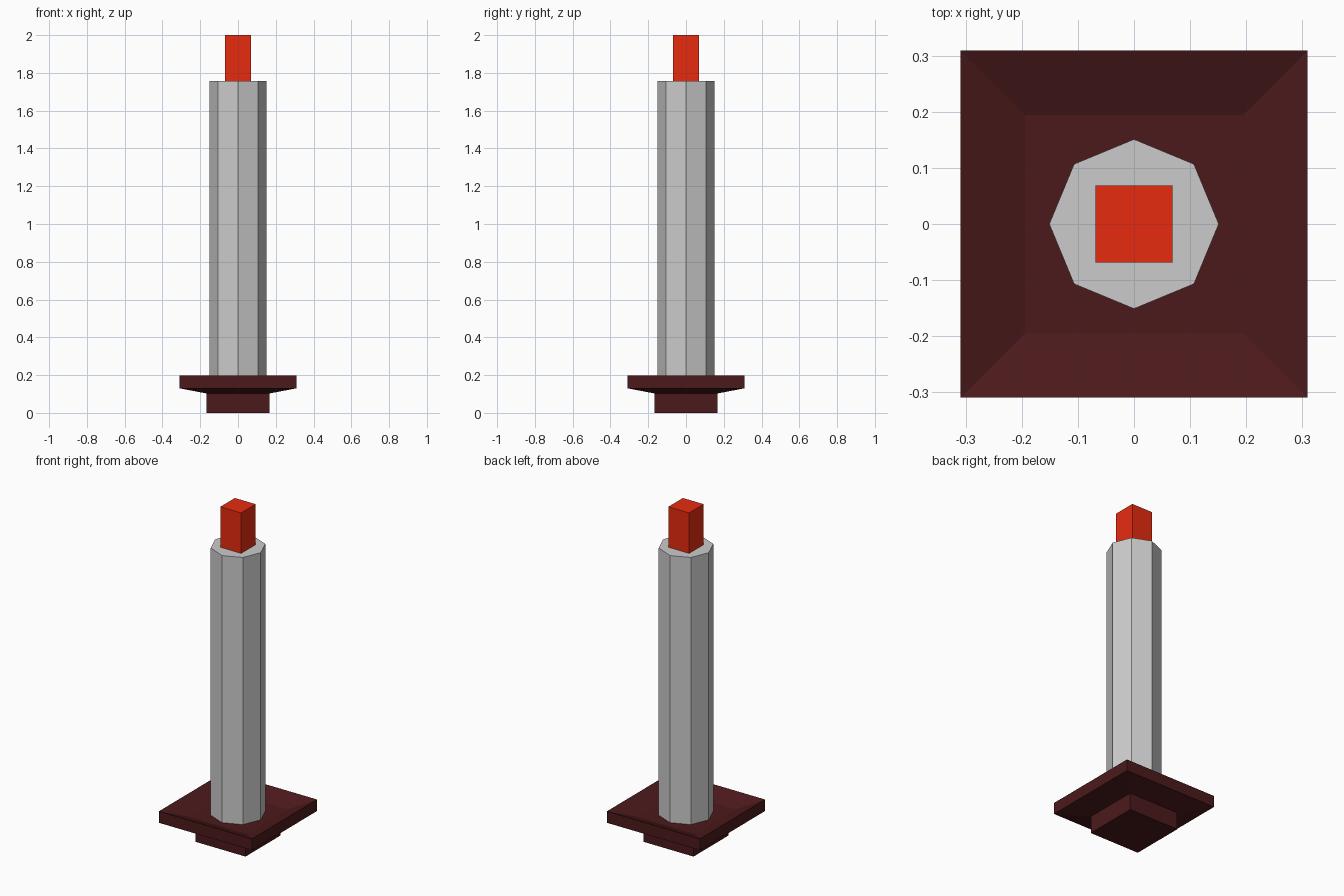
import bpy, bmesh, math

if "Cube" in bpy.data.objects:
    bpy.data.objects.remove(bpy.data.objects["Cube"])


def material(name, rgb):
    m = bpy.data.materials.new(name)
    m.diffuse_color = (*rgb, 1)
    m.use_nodes = True
    m.node_tree.nodes["Principled BSDF"].inputs["Base Color"].default_value = m.diffuse_color
    return m


def lofted(name, profile, sides, turn=0.0, mat=None):
    """Stack regular polygon rings (radius, z), bridge them and cap both ends."""
    bm = bmesh.new()
    rings = []
    for r, z in profile:
        angles = [turn + 2 * math.pi * i / sides for i in range(sides)]
        rings.append([bm.verts.new((r * math.cos(a), r * math.sin(a), z)) for a in angles])
    for low, high in zip(rings, rings[1:]):
        for i in range(sides):
            j = (i + 1) % sides
            bm.faces.new((low[i], low[j], high[j], high[i]))
    bm.faces.new(rings[0][::-1])
    bm.faces.new(rings[-1])
    bmesh.ops.recalc_face_normals(bm, faces=bm.faces)
    mesh = bpy.data.meshes.new(name)
    bm.to_mesh(mesh)
    bm.free()
    if mat:
        mesh.materials.append(mat)
    obj = bpy.data.objects.new(name, mesh)
    bpy.context.collection.objects.link(obj)
    return obj


def square(name, profile, mat):
    """Square loft given half-widths instead of corner radii."""
    return lofted(name, [(h * math.sqrt(2), z) for h, z in profile], 4, math.pi / 4, mat)


maroon = material("maroon", (0.072, 0.010, 0.011))
red = material("red", (0.80, 0.024, 0.005))

# Square foot flaring into a dished tray
square("base_tray", [(0.167, 0), (0.167, 0.103), (0.309, 0.13),
                     (0.309, 0.199), (0.194, 0.153)], maroon)

# Octagonal shaft standing in the dish
lofted("shaft", [(0.151, 0.153), (0.151, 1.757)], 8)

# Square tip on top of the shaft
square("tip", [(0.069, 1.757), (0.069, 2.0)], red)
